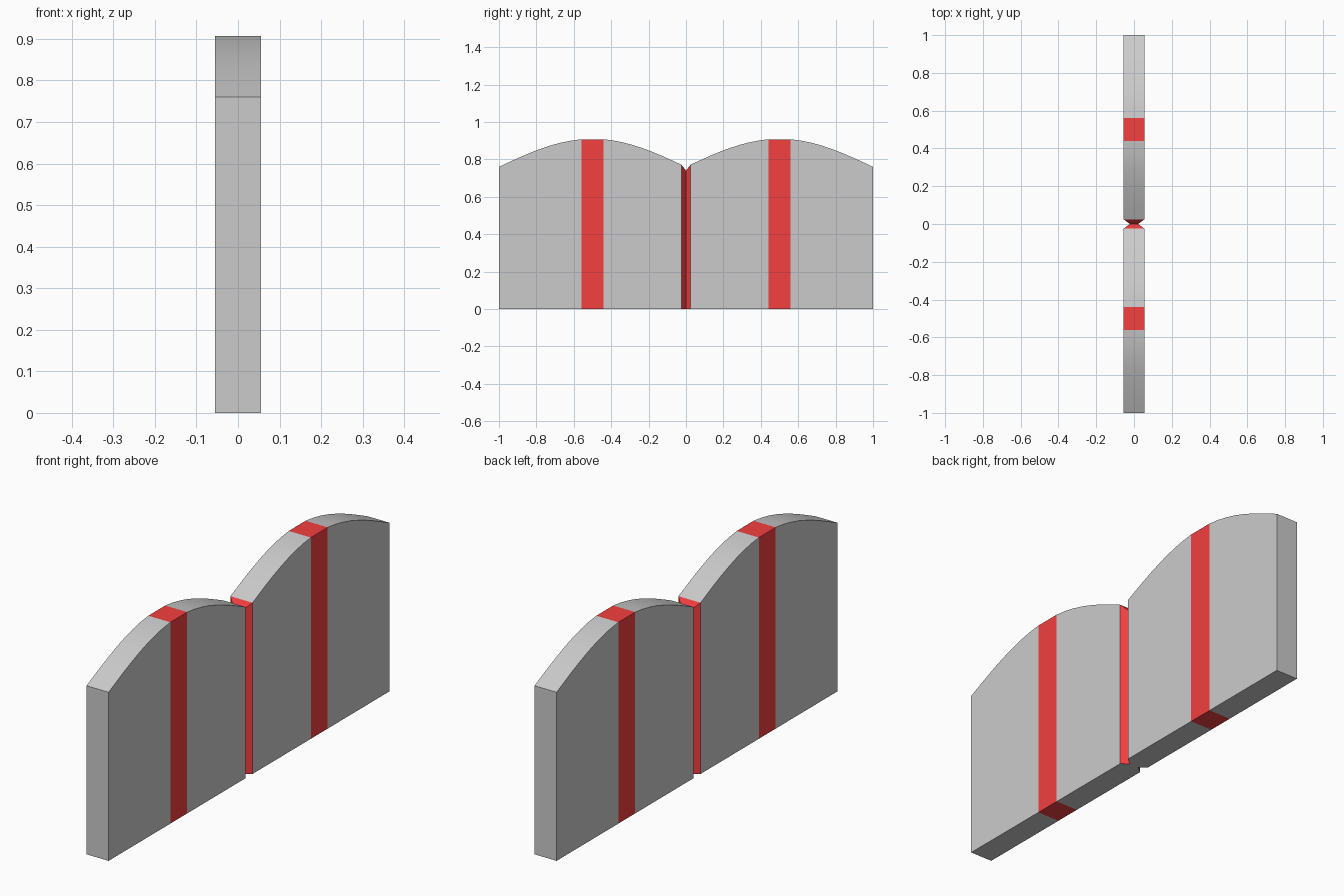
import bpy, bmesh, math

if "Cube" in bpy.data.objects:
    bpy.data.objects.remove(bpy.data.objects["Cube"])

HALF = 0.055      # half thickness of the panels
STRIPE = 0.06     # half width of a red stripe
GAP = 0.025       # half length of the middle hinge

red = bpy.data.materials.new("red")
red.diffuse_color = (0.9, 0.05, 0.05, 1)
red.use_nodes = True
red.node_tree.nodes["Principled BSDF"].inputs["Base Color"].default_value = red.diffuse_color


def crown(d):
    """Height of the arched top at distance d from the arch centre."""
    return 0.76 + 0.15 * math.cos(math.pi * d)


def strip(name, stations, mat=None, cap_start=False, cap_end=False, grey_base=False):
    """Wall section skinned through (y, top height, half thickness) stations."""
    bm = bmesh.new()
    rings = [[bm.verts.new(p) for p in
              ((-w, y, 0), (w, y, 0), (w, y, z), (-w, y, z))]
             for y, z, w in stations]
    for a, b in zip(rings, rings[1:]):
        for i in range(4):
            j = (i + 1) % 4
            f = bm.faces.new((a[i], a[j], b[j], b[i]))
            if grey_base and i == 0:
                f.material_index = 1
    if cap_start:
        bm.faces.new(rings[0][::-1])
    if cap_end:
        bm.faces.new(rings[-1])
    for f in bm.faces:
        f.normal_flip()
    # sections are open shells, so orient outward from their own centre
    mid_y = (stations[0][0] + stations[-1][0]) / 2
    for f in bm.faces:
        f.normal_update()
        c = f.calc_center_median()
        c.y -= mid_y
        c.z -= 0.38
        if f.normal.dot(c) < 0:
            f.normal_flip()
    me = bpy.data.meshes.new(name)
    bm.to_mesh(me)
    bm.free()
    if mat:
        me.materials.append(mat)
        me.materials.append(None)
    ob = bpy.data.objects.new(name, me)
    bpy.context.collection.objects.link(ob)
    bpy.ops.object.select_all(action='DESELECT')
    ob.select_set(True)
    bpy.context.view_layer.objects.active = ob
    bpy.ops.object.shade_smooth_by_angle(angle=math.radians(20))
    return ob


def arc(centre, d0, d1, n=8):
    ds = [d0 + (d1 - d0) * i / n for i in range(n + 1)]
    return [(centre + d, crown(max(abs(d), STRIPE)), HALF) for d in ds]


# Two arched panels, each with a red stripe at its crest
for side, centre in (("front", -0.5), ("back", 0.5)):
    lo = -0.5 if centre < 0 else -0.5 + GAP
    hi = 0.5 - GAP if centre < 0 else 0.5
    strip(side + "_panel_near", arc(centre, lo, -STRIPE), cap_start=centre < 0)
    strip(side + "_stripe", arc(centre, -STRIPE, STRIPE, 1), red)
    strip(side + "_panel_far", arc(centre, STRIPE, hi), cap_end=centre > 0)

# Pinched red hinge between the panels
edge = crown(0.5 - GAP)
strip("middle_hinge", [(-GAP, edge, HALF), (0, 0.74, 0.022), (GAP, edge, HALF)],
      red, grey_base=True)
